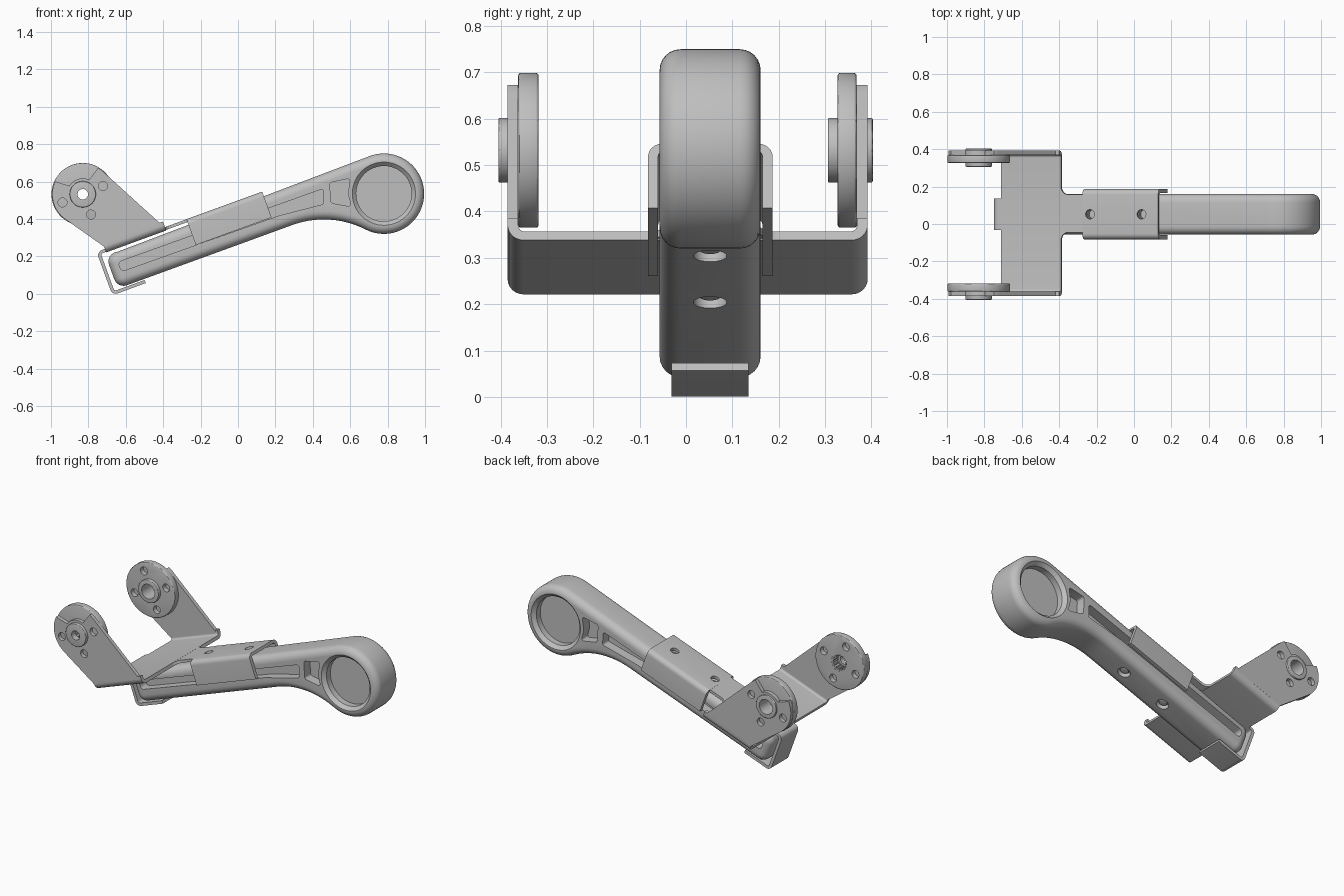
import bpy, bmesh
from math import radians, sin, cos, tan, atan2, pi
from mathutils import Vector

if "Cube" in bpy.data.objects:
    bpy.data.objects.remove(bpy.data.objects["Cube"])

grey = bpy.data.materials.new("plain_grey")
grey.use_nodes = True
grey.diffuse_color = (0.52, 0.52, 0.52, 1)
grey.node_tree.nodes["Principled BSDF"].inputs["Base Color"].default_value = (0.52, 0.52, 0.52, 1)

# The handle leans 20 degrees: u runs along it, w is square to it
C, S = cos(radians(20)), sin(radians(20))
def side(u, w, y): return Vector((u * C - w * S, y, u * S + w * C))
def plan(u, y, w): return side(u, w, y)
def section(y, w, u): return side(u, w, y)
def upright(x, z, y): return Vector((x, y, z))


def arc(cx, cy, r, start, end, n=24):
    angles = [radians(start + (end - start) * i / n) for i in range(n + 1)]
    return [(cx + r * cos(a), cy + r * sin(a)) for a in angles]


def circle(cx, cy, r, n=40):
    return arc(cx, cy, r, 0, 360, n)[:-1]


def rounded(corners, radii, n=6):
    """Polygon with an arc of the given radius at each corner."""
    out, count = [], len(corners)
    if not isinstance(radii, (list, tuple)):
        radii = [radii] * count
    for i, r in enumerate(radii):
        p = Vector(corners[i])
        if r == 0:
            out.append(tuple(p))
            continue
        a = (Vector(corners[i - 1]) - p).normalized()
        b = (Vector(corners[(i + 1) % count]) - p).normalized()
        half = a.angle(b) / 2
        centre = p + (a + b).normalized() * r / sin(half)
        d0 = p + a * r / tan(half) - centre
        d1 = p + b * r / tan(half) - centre
        t0 = atan2(d0.y, d0.x)
        turn = (atan2(d1.y, d1.x) - t0 + pi) % (2 * pi) - pi
        out += [(centre.x + r * cos(t0 + turn * k / n),
                 centre.y + r * sin(t0 + turn * k / n)) for k in range(n + 1)]
    return out


def prism(name, outline, lo, hi, frame, bevel=0, segments=3, top=None):
    """Extrude an outline from lo to hi; top may give a different end outline."""
    bm = bmesh.new()
    a = [bm.verts.new(frame(p, q, lo)) for p, q in outline]
    b = [bm.verts.new(frame(p, q, hi)) for p, q in (top or outline)]
    caps = [bm.faces.new(a), bm.faces.new(b)]
    for i in range(len(a)):
        bm.faces.new((a[i - 1], a[i], b[i], b[i - 1]))
    bmesh.ops.recalc_face_normals(bm, faces=bm.faces[:])
    if bevel:
        rim = [e for f in caps for e in f.edges]
        bmesh.ops.bevel(bm, geom=rim, offset=bevel, segments=segments,
                        profile=0.5, affect='EDGES', clamp_overlap=False)
    mesh = bpy.data.meshes.new(name)
    bm.to_mesh(mesh)
    bm.free()
    mesh.materials.append(grey)
    obj = bpy.data.objects.new(name, mesh)
    bpy.context.collection.objects.link(obj)
    return obj


def cut(obj, *cutters):
    """Subtract the cutters, then remove them."""
    for c in cutters:
        c.hide_render = True
        m = obj.modifiers.new("cut", 'BOOLEAN')
        m.operation, m.solver, m.object = 'DIFFERENCE', 'EXACT', c
    graph = bpy.context.evaluated_depsgraph_get()
    mesh = bpy.data.meshes.new_from_object(obj.evaluated_get(graph))
    obj.modifiers.clear()
    obj.data = mesh
    for c in cutters:
        bpy.data.objects.remove(c)


MID = 0.052                    # centre of the handle across the model
LOW, HIGH = 0.246, 0.451       # underside and top of the handle
PLATE, OUTER = 0.452, 0.469    # bracket sheet
RING = (0.916, 0.236)
BOLTS = (-0.08, 0.213)

# Handle: straight bar flowing into a round end
grip = rounded([(-0.595, HIGH), (-0.595, LOW), (0.1, LOW)], [0.052, 0.052, 0])
grip += arc(0.40, LOW - 0.489, 0.489, 90, 43, 12)
grip += arc(*RING, 0.215, -137, 90, 44)[1:]
handle = prism("handle", grip, MID - 0.109, MID + 0.109, side, 0.045, 6)

# Recesses on both faces, with softened rims
slot = rounded([(-0.545, 0.325), (0.35, 0.318), (0.595, 0.294), (0.622, 0.372), (-0.545, 0.378)],
               [0.02, 0, 0.012, 0.012, 0.02])
pocket = rounded([(0.633, 0.286), (0.729, 0.23), (0.735, 0.30), (0.775, 0.375), (0.664, 0.39)],
                 [0.015, 0.012, 0.06, 0.012, 0.015])
cutters = []
for sign in (-1, 1):
    floor, face = MID + sign * 0.05, MID + sign * 0.2
    for shape in (slot, pocket, circle(*RING, 0.148, 64)):
        cutters.append(prism("recess_cutter", shape, floor, face, side))
    cutters.append(prism("rim_cutter", circle(*RING, 0.146, 64), MID + sign * 0.086,
                         MID + sign * 0.112, side, top=circle(*RING, 0.172, 64)))
for u in BOLTS:
    cutters.append(prism("bolt_cutter", circle(u, MID, 0.036), LOW - 0.05, LOW + 0.03, plan))
    cutters.append(prism("bolt_cutter", circle(u, MID, 0.025), HIGH - 0.04, HIGH + 0.05, plan))
cut(handle, *cutters)
for u in BOLTS:
    prism("bolt_head", circle(u, MID, 0.024), LOW + 0.012, LOW + 0.031, plan, 0.004)

# Sleeve folded over the handle
near, far = -0.082, 0.187
sleeve = prism("sleeve", rounded(
    [(near, 0.322), (near, OUTER), (far, OUTER), (far, 0.322),
     (far - 0.022, 0.322), (far - 0.022, PLATE), (near + 0.022, PLATE), (near + 0.022, 0.322)],
    [0, 0.03, 0.03, 0, 0, 0.012, 0.012, 0]), -0.123, 0.308, section)
cut(sleeve, *[prism("bolt_cutter", circle(u, MID, 0.025), HIGH - 0.05, OUTER + 0.05, plan)
              for u in BOLTS])

# Neck between the sleeve and the cross plate
prism("neck", rounded(
    [(-0.26, -0.10), (-0.245, -0.10), (-0.245, -0.045), (-0.115, -0.045),
     (-0.115, 0.158), (-0.245, 0.158), (-0.245, 0.21), (-0.26, 0.21)],
    [0, 0, 0.04, 0, 0, 0.04, 0, 0]), PLATE + 0.0005, OUTER - 0.0005, plan)

# Cross plate with upturned ends
left, right, up = 0.392, -0.385, 0.5
prism("cross_plate", rounded(
    [(right, up), (right, PLATE - 0.003), (left, PLATE - 0.003), (left, up),
     (left - 0.023, up), (left - 0.023, OUTER), (right + 0.023, OUTER), (right + 0.023, up)],
    [0, 0.035, 0.035, 0, 0, 0.014, 0.014, 0]), -0.587, -0.245, section)

# Hook folded around the end of the handle
prism("end_hook", rounded(
    [(-0.58, OUTER), (-0.634, OUTER), (-0.634, 0.222), (-0.444, 0.222),
     (-0.444, 0.240), (-0.616, 0.240), (-0.616, PLATE), (-0.58, PLATE)],
    [0, 0.03, 0.03, 0, 0, 0.012, 0.012, 0]), MID - 0.083, MID + 0.083, side)

# Side arms, open above the hub, with a disc and hub on each
HX, HZ = -0.83, 0.532
foot_back, foot_front = side(-0.587, 0.482, 0), side(-0.255, 0.482, 0)
arm_shape = [(foot_back.x, foot_back.z), (foot_front.x, foot_front.z)]
arm_shape += arc(HX, HZ, 0.163, 46, 60, 5) + arc(HX, HZ, 0.085, 66, 148, 16)
arm_shape += arc(HX, HZ, 0.163, 155, 234, 20)


def bolt_circle(angles, lo, hi):
    return [prism("hole_cutter", circle(HX + 0.117 * cos(radians(a)), HZ + 0.117 * sin(radians(a)),
                                        0.024, 24), lo, hi, upright) for a in angles]


def bore(r, lo, hi):
    return prism("bore_cutter", circle(HX, HZ, r), lo, hi, upright)


def wheel(label, arm, disc, hub, bore_r, inner):
    arm_obj = prism(label + "_arm", arm_shape, *arm, upright)
    cut(arm_obj, bore(0.06, arm[0] - 0.05, arm[1] + 0.05),
        *bolt_circle((22, -68, 202), arm[0] - 0.05, arm[1] + 0.05))
    disc_obj = prism(label + "_disc", circle(HX, HZ, 0.167, 64), *disc, upright, 0.006)
    cut(disc_obj, bore(0.055, disc[0] - 0.05, disc[1] + 0.05),
        *bolt_circle((22, 112, 202, 292), inner - 0.03, inner + 0.03))
    hub_obj = prism(label + "_hub", circle(HX, HZ, 0.07, 48), *hub, upright, 0.004)
    cut(hub_obj, bore(bore_r, hub[0] - 0.05, hub[1] + 0.05))
    return hub_obj


right_hub = wheel("right", (-0.385, -0.362), (-0.362, -0.318), (-0.405, -0.319), 0.028, -0.318)
wheel("left", (0.368, 0.392), (0.327, 0.368), (0.306, 0.403), 0.045, 0.327)

# Toothed socket on the inner side of the right hub
teeth = []
for k in range(16):
    for r, shift in ((0.047, -0.25), (0.047, 0.25), (0.039, 0.35), (0.039, 0.65)):
        t = 2 * pi * (k + shift) / 16
        teeth.append((HX + r * cos(t), HZ + r * sin(t)))
cut(right_hub, prism("socket_cutter", teeth, -0.365, -0.25, upright))

# Smooth the curved surfaces and keep the edges crisp
for obj in bpy.context.collection.objects:
    if obj.type == 'MESH' and grey.name in obj.data.materials:
        bpy.ops.object.select_all(action='DESELECT')
        obj.select_set(True)
        bpy.context.view_layer.objects.active = obj
        bpy.ops.object.shade_smooth_by_angle(angle=radians(30))
